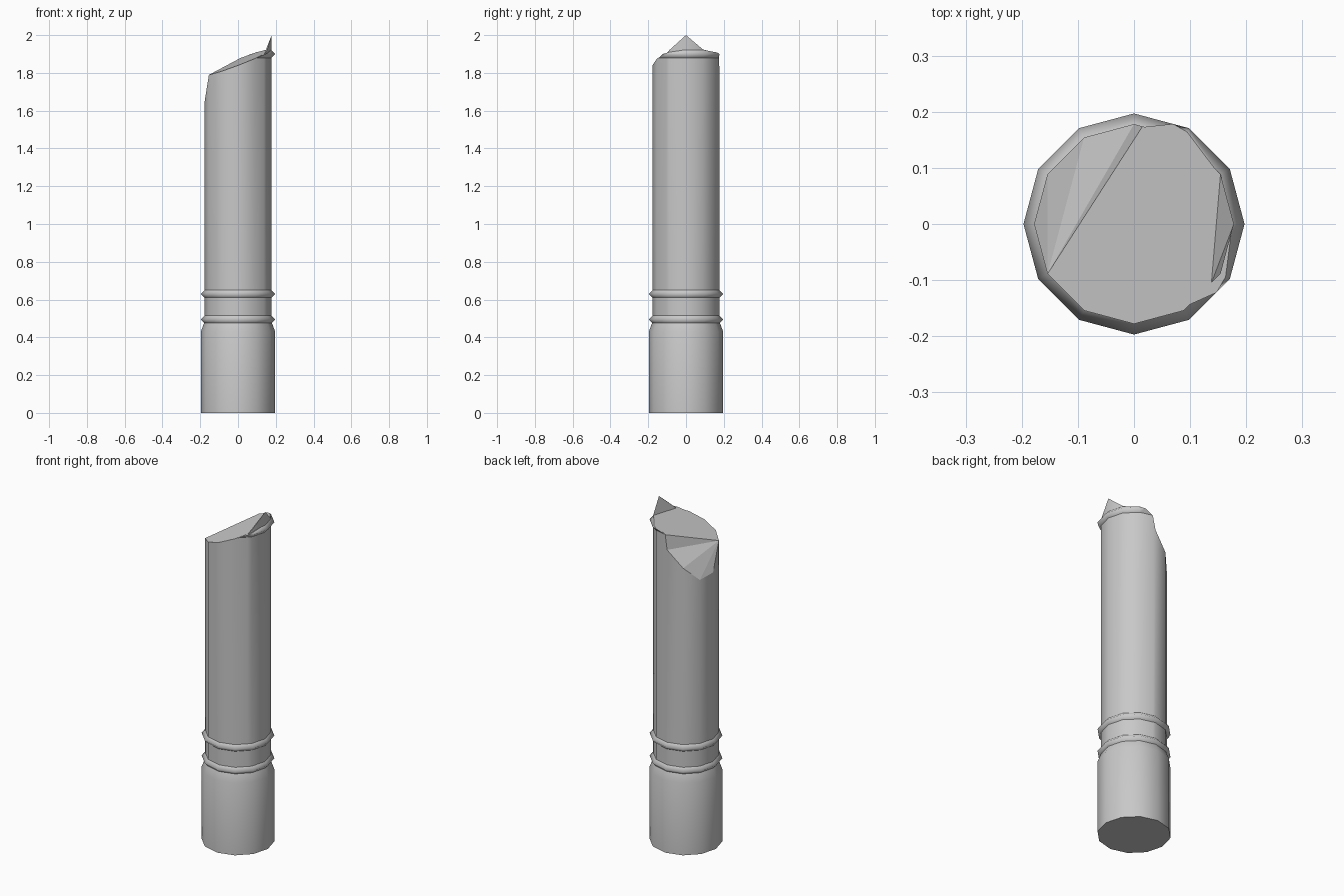
import bpy, bmesh, math
from mathutils import Vector

if "Cube" in bpy.data.objects:
    bpy.data.objects.remove(bpy.data.objects["Cube"])

SIDES = 12
R_SHAFT, R_WIDE = 0.178, 0.197

stone = bpy.data.materials.new("grey_stone")
stone.use_nodes = True
stone.diffuse_color = (0.58, 0.58, 0.58, 1)
stone.node_tree.nodes["Principled BSDF"].inputs["Base Color"].default_value = (0.58, 0.58, 0.58, 1)


def around(r, deg, z):
    a = math.radians(deg)
    return Vector((r * math.cos(a), r * math.sin(a), z))


def finish(name, bm, smooth_angle):
    bmesh.ops.recalc_face_normals(bm, faces=bm.faces)
    mesh = bpy.data.meshes.new(name)
    bm.to_mesh(mesh)
    bm.free()
    mesh.materials.append(stone)
    obj = bpy.data.objects.new(name, mesh)
    bpy.context.collection.objects.link(obj)
    bpy.ops.object.select_all(action='DESELECT')
    obj.select_set(True)
    bpy.context.view_layer.objects.active = obj
    bpy.ops.object.shade_smooth_by_angle(angle=math.radians(smooth_angle))
    return obj


def lathe(profile, closed=False):
    """Turn a profile of (radius, height) points round the z axis."""
    bm = bmesh.new()
    rows = [[bm.verts.new(around(r, 360 * i / SIDES, z)) for i in range(SIDES)]
            for r, z in profile]
    pairs = list(zip(rows, rows[1:] + rows[:1])) if closed else list(zip(rows, rows[1:]))
    for low, high in pairs:
        for i in range(SIDES):
            j = (i + 1) % SIDES
            bm.faces.new((low[i], low[j], high[j], high[i]))
    if not closed:
        bm.faces.new(rows[0])
        bm.faces.new(rows[-1])
    return bm


def band(z):
    """Ring with a pointed outer edge."""
    inner = R_SHAFT - 0.001
    return lathe([(inner, z - 0.021), (R_WIDE, z), (inner, z + 0.021)], closed=True)


# Sloping plane of the main break
def break_z(x, y):
    return 1.857 + 0.381 * x + 0.098 * y


# Base sleeve
finish("base", lathe([(R_WIDE, 0), (R_WIDE, 0.43), (R_SHAFT, 0.48)]), 40)

# Two whole bands
for name, z in (("lower_band", 0.495), ("upper_band", 0.63)):
    finish(name, band(z), 100)

# Broken band at the top, cut off along the break
bm = band(1.90)
cut = bmesh.ops.bisect_plane(
    bm, geom=bm.verts[:] + bm.edges[:] + bm.faces[:],
    plane_co=(0, 0, break_z(0, 0) - 0.001), plane_no=(-0.381, -0.098, 1), clear_outer=True)
rim = [g for g in cut["geom_cut"] if isinstance(g, bmesh.types.BMEdge)]
bmesh.ops.holes_fill(bm, edges=rim)
for e in rim:
    e.smooth = False
finish("top_band", bm, 100)

# Shaft: one column of points per corner; None follows the main break
heights = {0: 2.0, 30: None, 60: None, 90: 1.795, 120: 1.70, 150: 1.623,
           180: 1.64, 210: None, 240: None, 270: None, 300: None, 330: 1.92}
columns = {a: around(R_SHAFT, a, h or 0) for a, h in heights.items()}
# Extra corners where the breaks cross the flat sides
columns["notch"] = columns[90].lerp(columns[60], 0.17)
columns["chip"] = columns[300].lerp(columns[330], 0.75)
for key, p in columns.items():
    if heights.get(key) is None:
        p.z = break_z(p.x, p.y)

order = [0, 30, 60, "notch", 90, 120, 150, 180, 210, 240, 270, 300, "chip", 330]
bm = bmesh.new()
top = {k: bm.verts.new(columns[k]) for k in order}
low = {k: bm.verts.new((columns[k].x, columns[k].y, 0.45)) for k in order}
for a, b in zip(order, order[1:] + order[:1]):
    bm.faces.new((low[a], low[b], top[b], top[a]))
bm.faces.new([low[k] for k in order])

# Main slope, pointed splinter and the fan-shaped notch
caps = [[30, 60, "notch", 210, 240, 270, 300, "chip"],
        [0, 30, "chip"], [0, "chip", 330]]
fan = ["notch", 90, 120, 150, 180]
caps += [[210, a, b] for a, b in zip(fan, fan[1:])]
for cap in caps:
    bm.faces.new([top[k] for k in cap])
shaft = finish("shaft", bm, 40)

# Broken faces stay flat
for poly in list(shaft.data.polygons)[-len(caps):]:
    poly.use_smooth = False
